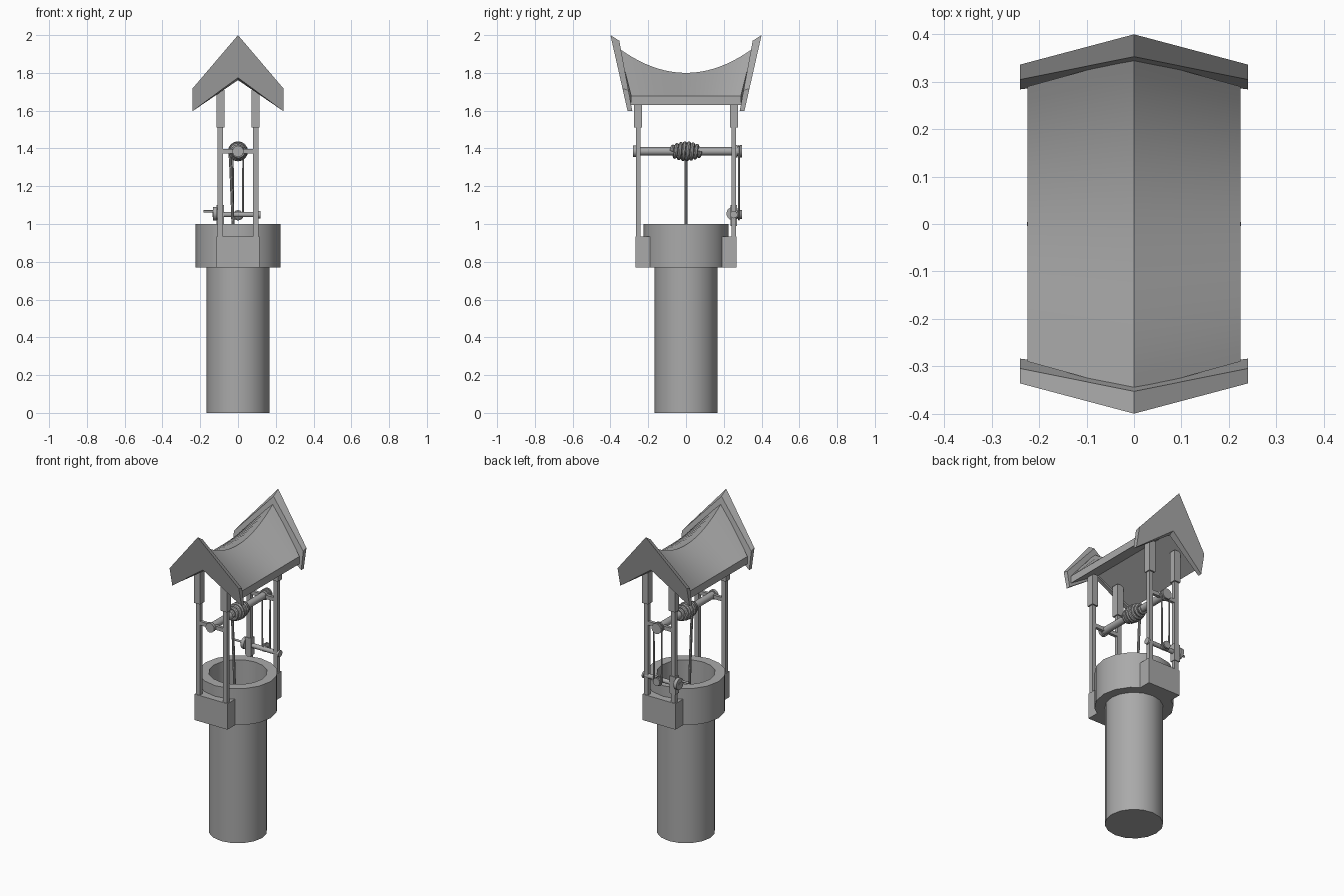
import bpy, bmesh
from math import pi, sin, cos
from mathutils import Vector

if "Cube" in bpy.data.objects:
    bpy.data.objects.remove(bpy.data.objects["Cube"])

stone = bpy.data.materials.new("plain_grey")
stone.use_nodes = True
GREY = (0.4, 0.4, 0.4, 1)
stone.diffuse_color = GREY
stone.node_tree.nodes["Principled BSDF"].inputs["Base Color"].default_value = GREY


def finish(obj, smooth=True):
    obj.data.materials.append(stone)
    bpy.ops.object.select_all(action="DESELECT")
    obj.select_set(True)
    bpy.context.view_layer.objects.active = obj
    if obj.type == "CURVE":
        bpy.ops.object.convert(target="MESH")
    if smooth:
        bpy.ops.object.shade_smooth_by_angle(angle=pi / 6)
    return obj


def add_mesh(name, bm, smooth=False):
    bmesh.ops.recalc_face_normals(bm, faces=bm.faces)
    me = bpy.data.meshes.new(name)
    bm.to_mesh(me)
    bm.free()
    obj = bpy.data.objects.new(name, me)
    bpy.context.collection.objects.link(obj)
    return finish(obj, smooth)


def box(name, x0, x1, y0, y1, z0, z1):
    bm = bmesh.new()
    bmesh.ops.create_cube(bm, size=1)
    for v in bm.verts:
        v.co = ((x0 + x1) / 2 + v.co.x * (x1 - x0),
                (y0 + y1) / 2 + v.co.y * (y1 - y0),
                (z0 + z1) / 2 + v.co.z * (z1 - z0))
    return add_mesh(name, bm)


def rod(name, start, end, radius, sides=14):
    a, b = Vector(start), Vector(end)
    bm = bmesh.new()
    bmesh.ops.create_cone(bm, cap_ends=True, segments=sides, radius1=radius,
                          radius2=radius, depth=(b - a).length)
    turn = (b - a).to_track_quat("Z", "Y")
    for v in bm.verts:
        v.co = turn @ v.co + (a + b) / 2
    return add_mesh(name, bm, True)


def cord(name, points, radius, cyclic=False):
    cu = bpy.data.curves.new(name, "CURVE")
    cu.dimensions = "3D"
    cu.bevel_depth = radius
    cu.bevel_resolution = 2
    cu.use_fill_caps = True
    sp = cu.splines.new("POLY")
    sp.points.add(len(points) - 1)
    for p, co in zip(sp.points, points):
        p.co = (*co, 1)
    sp.use_cyclic_u = cyclic
    obj = bpy.data.objects.new(name, cu)
    bpy.context.collection.objects.link(obj)
    return finish(obj)


# Well shaft with wider collar, lathed from one profile
bm = bmesh.new()
profile = [(0, 0), (.167, 0), (.167, .77), (.226, .77), (.226, 1),
           (.167, 1), (.16, .03), (0, .03)]
verts = [bm.verts.new((r, 0, z)) for r, z in profile]
edges = [bm.edges.new(pair) for pair in zip(verts, verts[1:])]
bmesh.ops.spin(bm, geom=verts + edges, cent=(0, 0, 0), axis=(0, 0, 1),
               angle=2 * pi, steps=16)
bmesh.ops.remove_doubles(bm, verts=bm.verts, dist=.0005)
add_mesh("well_shaft", bm, True)

# Blocks, posts and cross bars at both ends
AXLE_Z, CRANK_Z = 1.385, 1.05
for side, s in (("front", -1), ("back", 1)):
    def span(a, b):
        return sorted((s * a, s * b))
    box(side + "_block", -.114, .114, *span(.17, .268), .77, .933)
    for hand, h in (("right", -1), ("left", 1)):
        tag = side + "_" + hand
        box(tag + "_post", *sorted((h * .08, h * .108)), *span(.24, .265), .92, 1.6)
        box(tag + "_post_sleeve", *sorted((h * .072, h * .115)),
            *span(.232, .275), 1.51, 1.71)
    box(side + "_axle_bar", -.09, .09, *span(.243, .262), AXLE_Z - .012, AXLE_Z + .012)

# Winding axle with end pulleys
rod("axle", (0, -.27, AXLE_Z), (0, .28, AXLE_Z), .022)
rod("front_axle_cap", (0, -.28, AXLE_Z), (0, -.262, AXLE_Z), .03)
for label, z, r in (("upper", AXLE_Z, .033), ("lower", CRANK_Z, .024)):
    rod(label + "_pulley", (0, .264, z), (0, .272, z), r)
    rod(label + "_pulley_hub", (0, .25, z), (0, .288, z), r - .007)
    rod(label + "_pulley_rim", (0, .287, z), (0, .296, z), r)

# Drive belt between the pulleys
belt = []
for z, r, start in ((AXLE_Z, .028, 0), (CRANK_Z, .026, pi)):
    for i in range(9):
        a = start + pi * i / 8
        belt.append((r * cos(a), .28, z + r * sin(a)))
cord("drive_belt", belt, .005, True)

# Crank shaft, wheel and handle
rod("crank_shaft", (-.135, .253, CRANK_Z), (.115, .253, CRANK_Z), .014)
rod("crank_shaft_cap", (.107, .253, CRANK_Z), (.118, .253, CRANK_Z), .02)
box("crank_bearing", -.115, -.075, .236, .27, .99, 1.1)
rod("crank_wheel", (-.133, .25, CRANK_Z + .005), (-.112, .25, CRANK_Z + .005), .036)
rod("crank_handle", (-.183, .23, CRANK_Z + .017), (-.13, .23, CRANK_Z + .017), .006)

# Rope coil and hanging rope
TURNS, STEPS = 7, 112
coil = []
for i in range(STEPS + 1):
    t = i / STEPS
    r = .023 + .02 * sin(pi * t)
    a = 2 * pi * TURNS * t
    coil.append((r * cos(a), -.075 + .15 * t, AXLE_Z + r * sin(a)))
cord("rope_coil", coil, .0105)
cord("hanging_rope", [(-.043 + .023 * (i / 8) ** .8, 0, AXLE_Z - .6 * i / 8)
                      for i in range(9)], .008)

# Sagging roof: straight eaves, curved ridge, flat underside
bm = bmesh.new()
N = 20
rings = []
for i in range(N + 1):
    u = 2 * i / N - 1
    section = [(-.225, .29, 1.677), (0, .352, 1.8 + .128 * u * u), (.225, .29, 1.677),
               (.225, .29, 1.63), (0, .335, 1.775), (-.225, .29, 1.63)]
    rings.append([bm.verts.new((x, y * u, z)) for x, y, z in section])
for a, b in zip(rings, rings[1:]):
    for k in range(6):
        m = (k + 1) % 6
        bm.faces.new((a[k], a[m], b[m], b[k]))
for ring in (rings[0], rings[-1]):
    bm.faces.new(ring)
add_mesh("roof", bm, True)

# Outward leaning gable boards
for side, s in (("front", -1), ("back", 1)):
    bm = bmesh.new()
    outline = [(0, 2), (.241, 1.717), (.241, 1.597), (0, 1.775), (-.241, 1.597), (-.241, 1.717)]
    outer, inner = [], []
    for x, z in outline:
        y = .309 + .226 * (z - 1.597)
        top = (z - 1.597) / .403
        outer.append(bm.verts.new((x, s * y, z)))
        inner.append(bm.verts.new((x, s * (y - .025 - .022 * top), z - .03 * top)))
    for k in range(6):
        m = (k + 1) % 6
        bm.faces.new((outer[k], outer[m], inner[m], inner[k]))
    for loop in (outer, inner):
        bm.faces.new((loop[0], loop[1], loop[2], loop[3]))
        bm.faces.new((loop[0], loop[3], loop[4], loop[5]))
    add_mesh(side + "_gable_board", bm)
